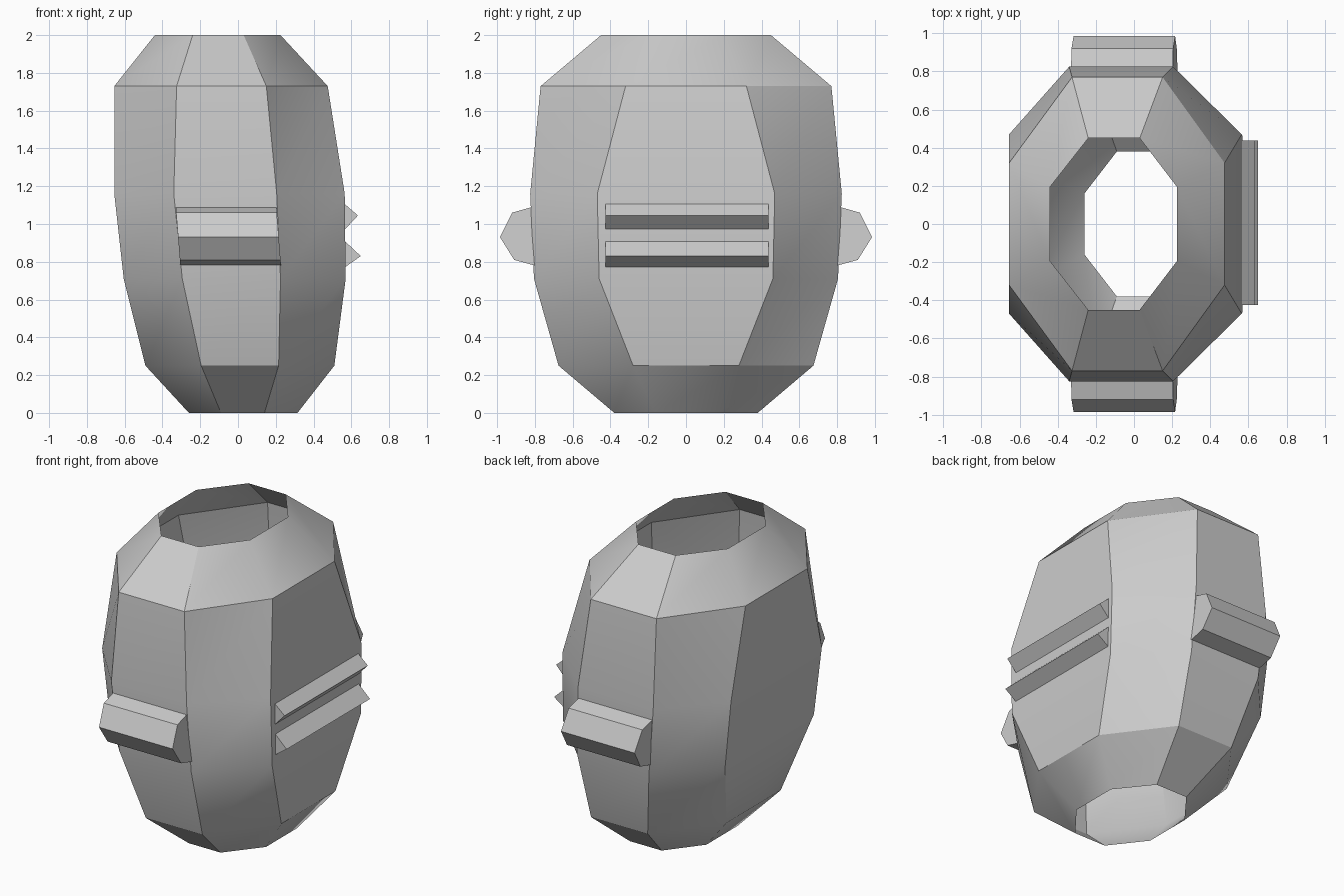
import bpy
import bmesh

cube = bpy.data.objects.get("Cube")
if cube:
    bpy.data.objects.remove(cube, do_unlink=True)

grey = bpy.data.materials.new("light grey")
grey.use_nodes = True
COLOUR = (0.6, 0.6, 0.6, 1)
grey.diffuse_color = COLOUR
grey.node_tree.nodes["Principled BSDF"].inputs["Base Color"].default_value = COLOUR


def finish(name, bm, smooth=False):
    mesh = bpy.data.meshes.new(name)
    bm.to_mesh(mesh)
    bm.free()
    mesh.materials.append(grey)
    obj = bpy.data.objects.new(name, mesh)
    bpy.context.collection.objects.link(obj)
    if smooth:
        bpy.ops.object.select_all(action='DESELECT')
        obj.select_set(True)
        bpy.context.view_layer.objects.active = obj
        bpy.ops.object.shade_smooth_by_angle(angle=0.52)
    return obj


def prism(name, start, end):
    """Closed bar between two matching end outlines."""
    bm = bmesh.new()
    a = [bm.verts.new(p) for p in start]
    b = [bm.verts.new(p) for p in end]
    n = len(a)
    for i in range(n):
        j = (i + 1) % n
        bm.faces.new((a[i], a[j], b[j], b[i]))
    bm.faces.new(a[::-1])
    bm.faces.new(b)
    bmesh.ops.recalc_face_normals(bm, faces=bm.faces)
    return finish(name, bm)


# Open octagonal shell: height, left x, front edge x pair, right x, half depth, side half width
RINGS = [
    (0.00, -0.26, -0.09, 0.14, 0.315, 0.38, 0.16),
    (0.25, -0.49, -0.195, 0.215, 0.51, 0.675, 0.28),
    (0.71, -0.605, -0.295, 0.225, 0.57, 0.805, 0.46),
    (1.16, -0.655, -0.34, 0.205, 0.565, 0.825, 0.47),
    (1.73, -0.655, -0.325, 0.15, 0.475, 0.77, 0.32),
    (2.00, -0.44, -0.24, 0.03, 0.225, 0.45, 0.195),
]
bm = bmesh.new()
rings = []
for z, xl, x0, x1, xr, depth, side in RINGS:
    half = [(x0, -depth), (x1, -depth), (xr, -side)]
    outline = half + [(x, -y) for x, y in reversed(half)] + [(xl, side), (xl, -side)]
    rings.append([bm.verts.new((x, y, z)) for x, y in outline])
for low, high in zip(rings, rings[1:]):
    for i in range(8):
        j = (i + 1) % 8
        bm.faces.new((low[i], low[j], high[j]))
        bm.faces.new((low[i], high[j], high[i]))
finish("shell", bm, smooth=True)

# Bevelled bars on the front and back, leaning with the shell
BAR = [(0.815, 1.09), (0.92, 1.06), (0.985, 0.93), (0.91, 0.81), (0.80, 0.78)]
for name, sign in (("front_bar", -1), ("back_bar", 1)):
    ends = [[(x + (1.09 - z) * 0.08, sign * y, z) for y, z in BAR]
            for x in (-0.33, 0.203)]
    prism(name, *ends)

# Two wedge ridges along the left side
RIDGES = {
    "upper_ridge": [(0.56, 1.11), (0.635, 1.045), (0.565, 0.97)],
    "lower_ridge": [(0.565, 0.91), (0.65, 0.83), (0.565, 0.77)],
}
for name, section in RIDGES.items():
    prism(name, *[[(x, y, z) for x, z in section] for y in (-0.425, 0.437)])
